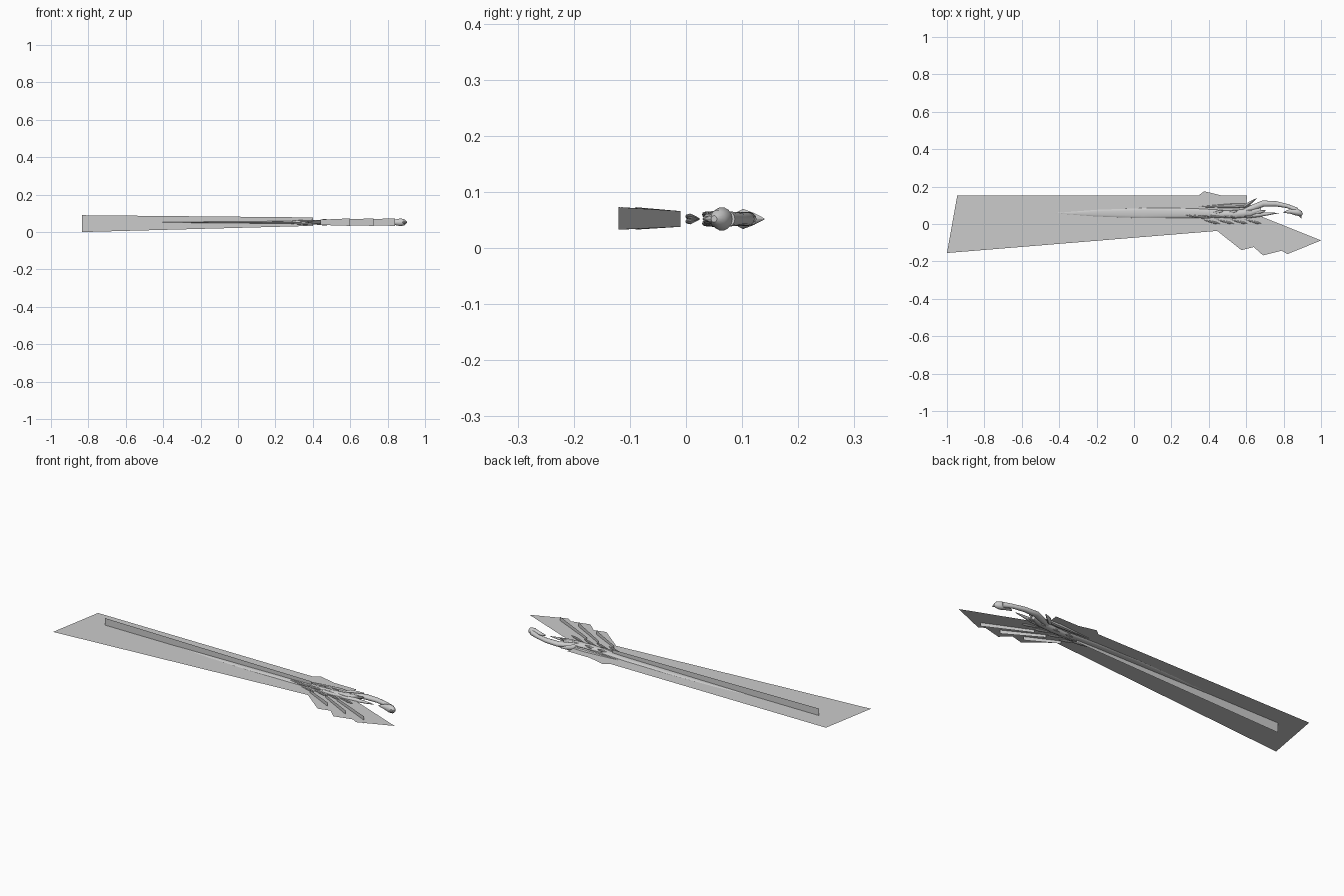
import bpy, bmesh, math
from mathutils import Vector

if "Cube" in bpy.data.objects:
    bpy.data.objects.remove(bpy.data.objects["Cube"])

ZC = 0.052   # height of the flat sheet and of the hilt axis

steel = bpy.data.materials.new("pale grey")
steel.diffuse_color = (0.6, 0.6, 0.6, 1)
steel.use_nodes = True
steel.node_tree.nodes["Principled BSDF"].inputs["Base Color"].default_value = steel.diffuse_color


def finish(name, bm, smooth=False):
    me = bpy.data.meshes.new(name)
    bm.to_mesh(me)
    bm.free()
    me.materials.append(steel)
    ob = bpy.data.objects.new(name, me)
    bpy.context.collection.objects.link(ob)
    if smooth:
        bpy.ops.object.select_all(action='DESELECT')
        ob.select_set(True)
        bpy.context.view_layer.objects.active = ob
        bpy.ops.object.shade_smooth_by_angle(angle=math.radians(40))
    return ob


def sheet(name, pts):
    """Single flat face."""
    bm = bmesh.new()
    bm.faces.new([bm.verts.new(p) for p in pts])
    bmesh.ops.triangulate(bm, faces=bm.faces[:])
    finish(name, bm)


def upright(name, a, b, za, zb):
    """Vertical sheet from a to b, with (low, high) heights at each end."""
    sheet(name, [(*a, za[0]), (*b, zb[0]), (*b, zb[1]), (*a, za[1])])


def loft(name, stations, sides=12):
    """Elliptical tube through (x, y, dz, half width, half height)."""
    bm = bmesh.new()
    centres = [Vector(s[:2]) for s in stations]
    rings = []
    for i, (x, y, dz, w, h) in enumerate(stations):
        d = (centres[min(i + 1, len(centres) - 1)] - centres[max(i - 1, 0)]).normalized()
        n = Vector((-d.y, d.x))
        ring = []
        for k in range(sides):
            t = math.tau * k / sides
            p = n * w * math.cos(t)
            ring.append(bm.verts.new((x + p.x, y + p.y, ZC + dz + h * math.sin(t))))
        rings.append(ring)
    for r, q in zip(rings, rings[1:]):
        for k in range(sides):
            m = (k + 1) % sides
            bm.faces.new((r[k], r[m], q[m], q[k]))
    bm.faces.new(rings[0][::-1])
    bm.faces.new(rings[-1])
    bmesh.ops.recalc_face_normals(bm, faces=bm.faces[:])
    finish(name, bm, True)


def spike(name, a, b, w, h, dz=0.0):
    """Slim feather, pointed at both ends and widest near its root b."""
    st = [(0, 0.05), (0.35, 0.6), (0.7, 1), (0.88, 0.7), (1, 0.1)]
    loft(name, [(a[0] + (b[0] - a[0]) * t, a[1] + (b[1] - a[1]) * t, dz * t, w * f, h * f)
                for t, f in st], 8)


# broad flat sheet lying along the sword
outline = [(-1, -0.155), (0.445, -0.037), (0.575, -0.14), (0.64, -0.123), (0.69, -0.168),
           (0.79, -0.143), (0.82, -0.161), (1, -0.088), (0.68, 0.04), (0.6, 0.105),
           (0.605, 0.152), (0.47, 0.152), (0.375, 0.175), (0.345, 0.152), (-0.945, 0.152)]
sheet("flat_sheet", [(x, y, ZC) for x, y in outline])

# upright sheet crossing the blade, and the three wing sheets
upright("upright_sheet", (-0.835, 0.056), (0.40, 0.056), (0.0, 0.09), (0.033, 0.078))
for i, (a, b) in enumerate([((0.44, -0.01), (0.60, -0.09)),
                            ((0.53, -0.01), (0.725, -0.115)),
                            ((0.60, -0.01), (0.84, -0.12))]):
    upright("wing_sheet_%d" % (i + 1), a, b, (0.038, 0.066), (0.033, 0.073))

# long slender blade core
loft("blade_core", [(-0.42, 0.058, 0, 0.001, 0.0005), (-0.2, 0.058, 0, 0.018, 0.003),
                    (0.05, 0.058, 0, 0.027, 0.005), (0.3, 0.058, 0, 0.026, 0.007),
                    (0.45, 0.056, 0, 0.02, 0.01)])

# hilt body and curved grip
loft("hilt_body", [(0.36, 0.055, 0, 0.006, 0.006), (0.44, 0.052, 0, 0.018, 0.012),
                   (0.54, 0.052, 0, 0.022, 0.015), (0.62, 0.06, 0, 0.022, 0.016),
                   (0.68, 0.075, 0, 0.012, 0.012)])
loft("grip", [(0.57, 0.06, 0, 0.01, 0.01), (0.63, 0.085, 0, 0.016, 0.013),
              (0.69, 0.109, 0, 0.017, 0.013), (0.76, 0.108, 0, 0.014, 0.012),
              (0.82, 0.096, 0, 0.011, 0.011), (0.87, 0.075, 0, 0.013, 0.014)], 14)
# lower claw of the grip
loft("lower_claw", [(0.60, 0.042, 0, 0.012, 0.01), (0.67, 0.05, 0, 0.012, 0.01),
                    (0.74, 0.056, 0, 0.005, 0.005), (0.775, 0.058, 0, 0.001, 0.001)])
# hooked pommel
loft("pommel", [(0.80, 0.062, 0, 0.002, 0.003), (0.835, 0.068, 0, 0.013, 0.014),
                (0.87, 0.064, 0, 0.019, 0.021), (0.89, 0.056, 0, 0.015, 0.016),
                (0.9, 0.05, 0, 0.006, 0.006)], 14)
spike("pommel_barb", (0.895, 0.03), (0.875, 0.075), 0.014, 0.014)

# upper wing feathers beside the guard
spike("upper_feather", (0.34, 0.092), (0.63, 0.1), 0.013, 0.012)
spike("upper_barb", (0.66, 0.14), (0.58, 0.085), 0.01, 0.018)

# small layered feathers over both faces of the guard
for s, side in ((1, "top"), (-1, "bottom")):
    for i in range(4):
        x = 0.36 + 0.075 * i
        spike("guard_feather_%s_%d" % (side, i + 1), (x - 0.15, 0.058 - 0.002 * i),
              (x + 0.05, 0.03 + 0.004 * i), 0.007, 0.007, 0.009 * s)
        spike("lower_feather_%s_%d" % (side, i + 1), (x, 0.025),
              (x + 0.1, 0.0), 0.006, 0.006, 0.005 * s)
        spike("grip_scale_%s_%d" % (side, i + 1), (x + 0.03, 0.05),
              (x + 0.12, 0.072), 0.008, 0.007, 0.014 * s)
